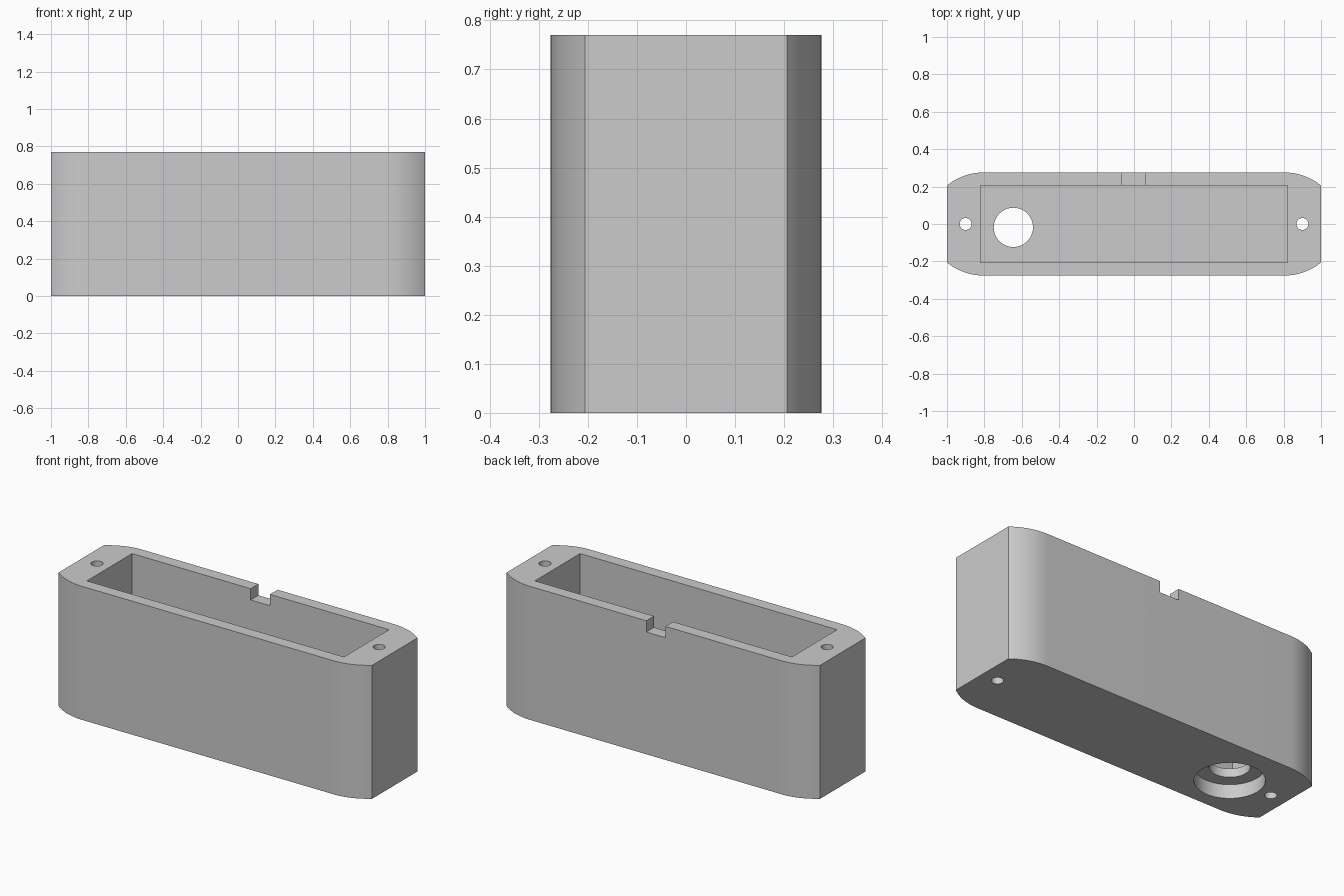
import bpy, bmesh, math

if "Cube" in bpy.data.objects:
    bpy.data.objects.remove(bpy.data.objects["Cube"])

HEIGHT, HALF_WIDTH, FLOOR = 0.77, 0.276, 0.13
CORNER_X, CORNER_R = 0.8, 0.32

grey = bpy.data.materials.new("light grey")
grey.use_nodes = True
grey.diffuse_color = (0.6, 0.6, 0.6, 1)
grey.node_tree.nodes["Principled BSDF"].inputs["Base Color"].default_value = grey.diffuse_color


def prism(name, outline, z0, z1):
    """Extrude a counter-clockwise outline from z0 to z1."""
    bm = bmesh.new()
    base = bm.faces.new([bm.verts.new((x, y, z0)) for x, y in outline])
    top = bmesh.ops.extrude_face_region(bm, geom=[base])["geom"]
    bmesh.ops.translate(bm, vec=(0, 0, z1 - z0),
                        verts=[v for v in top if isinstance(v, bmesh.types.BMVert)])
    bmesh.ops.recalc_face_normals(bm, faces=bm.faces)
    mesh = bpy.data.meshes.new(name)
    bm.to_mesh(mesh)
    bm.free()
    mesh.materials.append(grey)
    obj = bpy.data.objects.new(name, mesh)
    bpy.context.collection.objects.link(obj)
    return obj


def rect(x0, x1, y0, y1):
    return [(x0, y0), (x1, y0), (x1, y1), (x0, y1)]


def circle(x, y, r, n=48):
    return [(x + r * math.cos(2 * math.pi * i / n),
             y + r * math.sin(2 * math.pi * i / n)) for i in range(n)]


# Body: long block whose corners curve in to flat ends
sweep = math.asin((1 - CORNER_X) / CORNER_R)
arc = [(CORNER_X + CORNER_R * math.sin(sweep * i / 16),
        HALF_WIDTH - CORNER_R * (1 - math.cos(sweep * i / 16))) for i in range(17)]
outline = (arc + [(x, -y) for x, y in reversed(arc)]
           + [(-x, -y) for x, y in arc] + [(-x, y) for x, y in reversed(arc)])
body = prism("enclosure_body", outline[::-1], 0, HEIGHT)

# Cutters: pocket, cable notch, stepped hole in the floor, screw holes
cutters = [
    prism("pocket_cutter", rect(-0.82, 0.82, -0.206, 0.206), FLOOR, 1),
    prism("notch_cutter", rect(-0.063, 0.06, 0.15, 0.4), HEIGHT - 0.065, 1),
    prism("counterbore_cutter", circle(-0.645, -0.018, 0.18), -0.1, 0.08),
    prism("floor_hole_cutter", circle(-0.645, -0.018, 0.105), -0.1, 0.3),
]
for side in (-1, 1):
    cutters.append(prism("screw_hole_cutter", circle(side * 0.9, 0, 0.032, 32), -0.1, 1))

bpy.ops.object.select_all(action="DESELECT")
bpy.context.view_layer.objects.active = body
body.select_set(True)
for cutter in cutters:
    cutter.hide_render = True
    mod = body.modifiers.new("cut", "BOOLEAN")
    mod.operation = "DIFFERENCE"
    mod.solver = "EXACT"
    mod.object = cutter
    bpy.ops.object.modifier_apply(modifier=mod.name)
    bpy.data.objects.remove(cutter)

bpy.ops.object.shade_smooth_by_angle(angle=math.radians(25))
